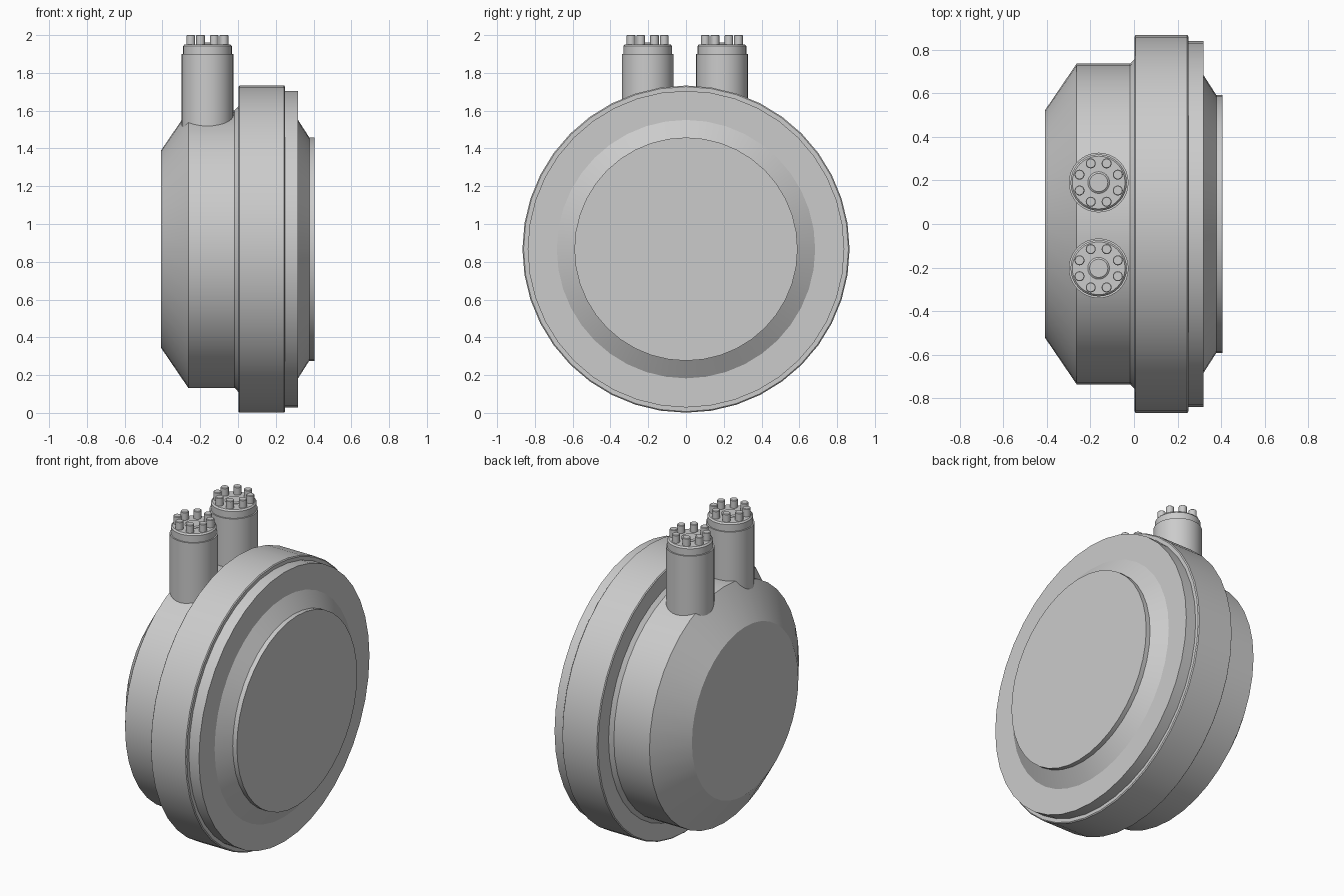
import bpy, bmesh, math
from mathutils import Matrix, Vector

cube = bpy.data.objects.get("Cube")
if cube:
    bpy.data.objects.remove(cube, do_unlink=True)

grey = bpy.data.materials.new("plain grey")
grey.use_nodes = True
COLOUR = (0.6, 0.6, 0.6, 1)
grey.diffuse_color = COLOUR
grey.node_tree.nodes["Principled BSDF"].inputs["Base Color"].default_value = COLOUR


def lathe(name, profile, segments, matrix):
    """Spin (height, radius) points round the local z axis and cap both ends."""
    bm = bmesh.new()
    rings = []
    for h, r in profile:
        angles = [math.tau * i / segments for i in range(segments)]
        rings.append([bm.verts.new((r * math.cos(a), r * math.sin(a), h)) for a in angles])
    for low, high in zip(rings, rings[1:]):
        for i in range(segments):
            j = (i + 1) % segments
            bm.faces.new((low[i], low[j], high[j], high[i]))
    bm.faces.new(rings[0][::-1])
    bm.faces.new(rings[-1])
    bm.transform(matrix)
    bmesh.ops.recalc_face_normals(bm, faces=bm.faces)
    mesh = bpy.data.meshes.new(name)
    bm.to_mesh(mesh)
    bm.free()
    mesh.materials.append(grey)
    obj = bpy.data.objects.new(name, mesh)
    bpy.context.collection.objects.link(obj)
    bpy.ops.object.select_all(action='DESELECT')
    obj.select_set(True)
    bpy.context.view_layer.objects.active = obj
    bpy.ops.object.shade_smooth_by_angle(angle=math.radians(30))
    return obj


# Drum lying on its side: axis along x
SIDES = 40
axle = Matrix.Translation((0, 0, 0.867)) @ Matrix.Rotation(math.pi / 2, 4, 'Y')
lathe("rear_housing", [(-0.407, 0.523), (-0.263, 0.735), (-0.018, 0.735),
                       (0.003, 0.757), (0.05, 0.757)], SIDES, axle)
lathe("main_flange", [(0.003, 0.86), (0.008, 0.866), (0.244, 0.866),
                      (0.249, 0.86)], SIDES, axle)
lathe("front_rim", [(0.2, 0.838), (0.318, 0.838)], SIDES, axle)
lathe("front_cone", [(0.3, 0.684), (0.318, 0.684), (0.378, 0.59)], SIDES, axle)
lathe("front_disc", [(0.37, 0.591), (0.406, 0.591)], SIDES, axle)

# Two upright connectors with a ring of pins round a low centre boss
for side, y in (("left", 0.19), ("right", -0.203)):
    base = Vector((-0.162, y, 0))
    place = Matrix.Translation(base)
    lathe(side + "_connector_body", [(1.45, 0.137), (1.9, 0.137)], 32, place)
    lathe(side + "_connector_cap", [(1.88, 0.129), (1.942, 0.129), (1.951, 0.121)], 32, place)
    lathe(side + "_centre_boss", [(1.94, 0.05), (1.954, 0.05), (1.96, 0.042)], 24, place)
    for i in range(8):
        a = math.tau * (i + 0.5) / 8
        spot = base + Vector((math.cos(a), math.sin(a), 0)) * 0.095
        lathe(f"{side}_pin_{i + 1}", [(1.94, 0.023), (1.997, 0.023), (2.0, 0.02)],
              16, Matrix.Translation(spot))
